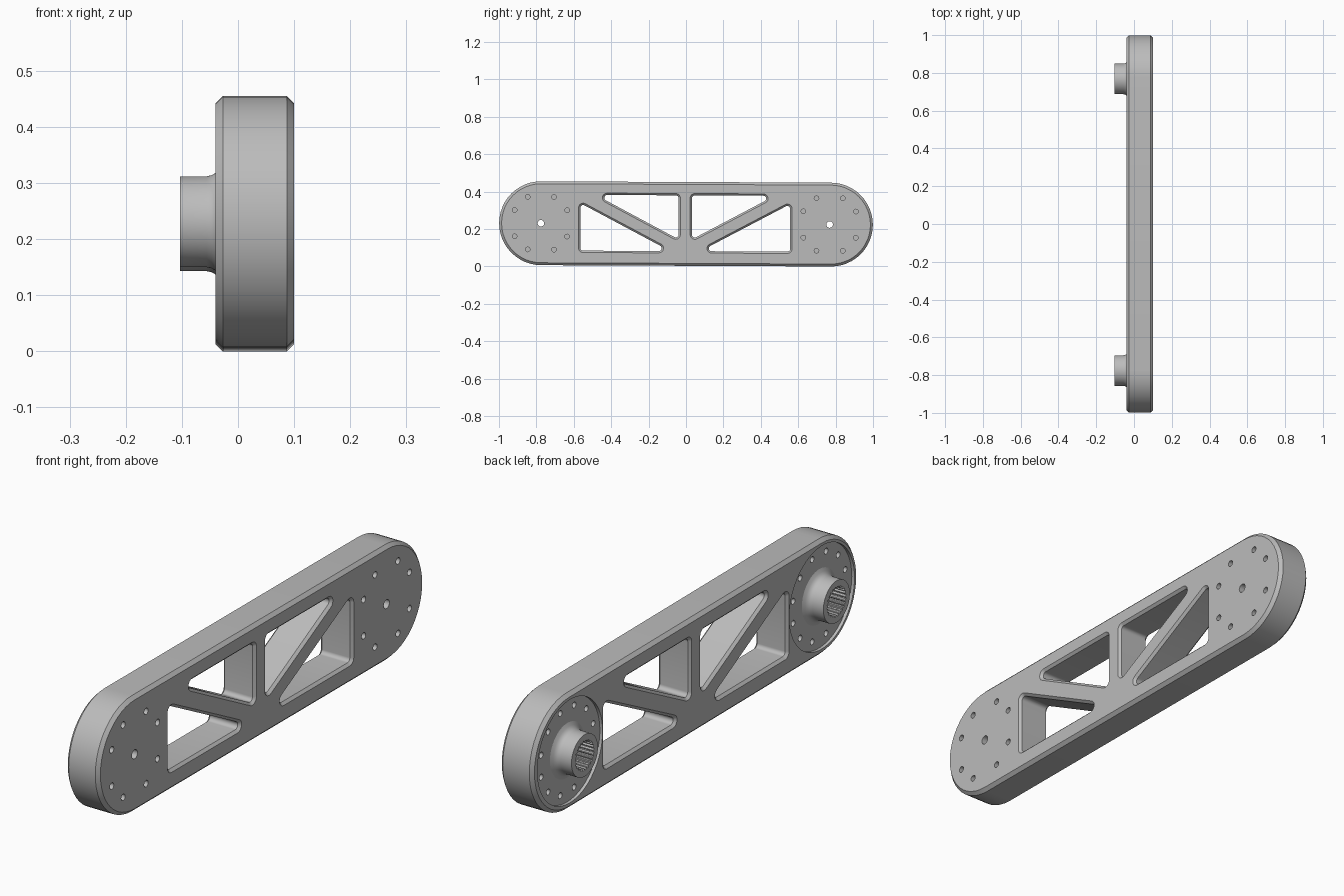
import bpy, bmesh
from math import sin, cos, pi, atan2, tau, radians

if "Cube" in bpy.data.objects:
    bpy.data.objects.remove(bpy.data.objects["Cube"])

FRONT, BACK = 0.10, -0.04          # the two flat sides along x
FLOOR = -0.028                     # bottom of the round recesses
END_Y, MID_Z, TILT = 0.775, 0.2275, -0.0045
SHIFT = -0.004                     # machined features sit slightly off centre

metal = bpy.data.materials.new("grey metal")
metal.use_nodes = True
grey = (0.5, 0.5, 0.5, 1)
metal.diffuse_color = grey
metal.node_tree.nodes["Principled BSDF"].inputs["Base Color"].default_value = grey


def rounded(centres, r, steps=8):
    """Outline around counter-clockwise centres, offset by r."""
    pts, n = [], len(centres)
    for i, (y, z) in enumerate(centres):
        py, pz = centres[i - 1]
        ny, nz = centres[(i + 1) % n]
        a = atan2(z - pz, y - py) - pi / 2
        turn = (atan2(nz - z, ny - y) - pi / 2 - a) % tau
        for k in range(steps + 1):
            t = a + turn * k / steps
            pts.append((y + r * cos(t), z + r * sin(t)))
    return pts


def circle(y, z, r, n=64):
    return [(y + r * cos(tau * k / n), z + r * sin(tau * k / n)) for k in range(n)]


def loft(bm, rings, closed=False):
    """Skin a list of (x, outline) rings; cap the ends or join them."""
    loops = [[bm.verts.new((x, y, z + TILT * y)) for y, z in pts] for x, pts in rings]
    pairs = list(zip(loops, loops[1:]))
    if closed:
        pairs.append((loops[-1], loops[0]))
    else:
        bm.faces.new(loops[0])
        bm.faces.new(loops[-1])
    for a, b in pairs:
        for k in range(len(a)):
            j = (k + 1) % len(a)
            bm.faces.new((a[k], a[j], b[j], b[k]))


def make(name, bm):
    bmesh.ops.recalc_face_normals(bm, faces=bm.faces)
    mesh = bpy.data.meshes.new(name)
    bm.to_mesh(mesh)
    bm.free()
    mesh.materials.append(metal)
    obj = bpy.data.objects.new(name, mesh)
    bpy.context.collection.objects.link(obj)
    return obj


def activate(obj):
    bpy.ops.object.select_all(action="DESELECT")
    obj.select_set(True)
    bpy.context.view_layer.objects.active = obj


def cut(target, bm):
    cutter = make("cutter", bm)
    cutter.hide_render = True
    mod = target.modifiers.new("cut", "BOOLEAN")
    mod.operation, mod.solver, mod.object = "DIFFERENCE", "EXACT", cutter
    activate(target)
    bpy.ops.object.modifier_apply(modifier=mod.name)
    bpy.data.objects.remove(cutter)


def smooth(obj):
    activate(obj)
    bpy.ops.object.shade_smooth_by_angle(angle=radians(30))


# Arm body: a long rounded bar with chamfered rims
R, CH = 0.224, 0.013
ends = [(END_Y, MID_Z), (-END_Y, MID_Z)]
bm = bmesh.new()
loft(bm, [(x, rounded(ends, r, 24)) for x, r in
          ((BACK, R - CH), (BACK + CH, R), (FRONT - CH, R), (FRONT, R - CH))])
arm = make("arm_body", bm)

# Triangular truss windows with chamfered edges, mirrored along the arm
windows = [[(-0.55, 0.097), (-0.145, 0.097), (-0.55, 0.311)],
           [(-0.055, 0.365), (-0.422, 0.365), (-0.055, 0.17)]]
windows += [[(2 * SHIFT - y, z) for y, z in reversed(w)] for w in windows]
bm = bmesh.new()
for w in windows:
    loft(bm, [(x, rounded(w, r)) for x, r in
              ((BACK - 0.01, 0.035), (BACK + 0.01, 0.015),
               (FRONT - 0.01, 0.015), (FRONT + 0.01, 0.035))])
cut(arm, bm)

# Round recesses on the hub side
hub_centres = [(SHIFT + s * (END_Y - 0.003), MID_Z) for s in (-1, 1)]
bm = bmesh.new()
for y, z in hub_centres:
    loft(bm, [(x, circle(y, z, 0.2)) for x in (BACK - 0.02, FLOOR)])
cut(arm, bm)

# Bolt holes on both sides and the centre through holes
bm = bmesh.new()
for y, z in hub_centres:
    loft(bm, [(x, circle(y, z, 0.0175, 24)) for x in (BACK - 0.02, FRONT + 0.02)])
    for quarter in range(4):
        for deg in (26.6, 63.4):
            t = quarter * pi / 2 + radians(deg)
            c = circle(y + 0.157 * cos(t), z + 0.157 * sin(t), 0.0125, 16)
            loft(bm, [(x, c) for x in (FRONT - 0.03, FRONT + 0.02)])
    for k in range(12):
        t = radians(15 + 30 * k)
        c = circle(y + 0.165 * cos(t), z + 0.165 * sin(t), 0.0115, 16)
        loft(bm, [(x, c) for x in (BACK - 0.02, FLOOR + 0.03)])
cut(arm, bm)
smooth(arm)

# Hubs: flared collars with a splined bore
TEETH = 24


def spline_ring(y, z):
    n = TEETH * 4
    radii = (0.052, 0.052, 0.058, 0.058)
    return [(y + radii[k % 4] * cos(tau * k / n), z + radii[k % 4] * sin(tau * k / n))
            for k in range(n)]


for side, (y, z) in zip(("front", "back"), hub_centres):
    outer = [(FLOOR + 0.002, 0.106), (FLOOR, 0.106), (-0.034, 0.094), (-0.04, 0.087),
             (-0.047, 0.083), (-0.056, 0.081), (-0.103, 0.081)]
    rings = [(x, circle(y, z, r, TEETH * 4)) for x, r in outer]
    rings += [(x, spline_ring(y, z)) for x in (-0.103, FLOOR + 0.002)]
    bm = bmesh.new()
    loft(bm, rings, closed=True)
    smooth(make(side + "_hub", bm))
